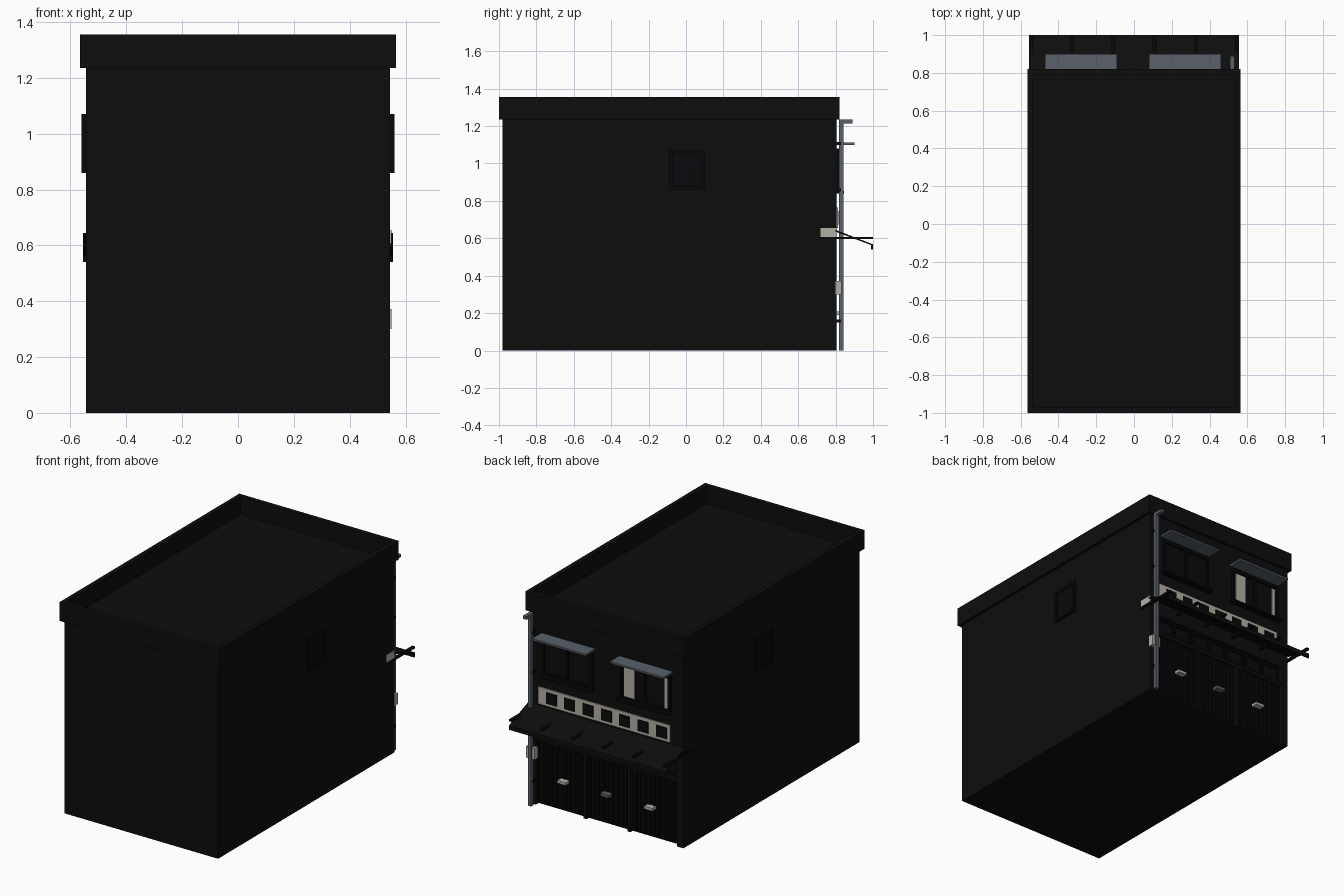
import bpy, bmesh, math

if "Cube" in bpy.data.objects:
    bpy.data.objects.remove(bpy.data.objects["Cube"])


def mat(name, r, g, b):
    m = bpy.data.materials.new(name)
    m.diffuse_color = (r, g, b, 1)
    m.use_nodes = True
    m.node_tree.nodes["Principled BSDF"].inputs["Base Color"].default_value = m.diffuse_color
    return m


WALL = mat("charcoal_wall", .004, .004, .004)
TRIM = mat("black_trim", .0025, .0025, .0025)
GLASS = mat("dark_glass", .003, .003, .0035)
SLATE = mat("slate_metal", .10, .118, .145)
CREAM = mat("cream", .45, .43, .37)


def boxes(name, material, spans, bevel=0):
    """One object from (x0, x1, y0, y1, z0, z1) spans."""
    bm = bmesh.new()
    for x0, x1, y0, y1, z0, z1 in spans:
        vs = bmesh.ops.create_cube(bm, size=1)["verts"]
        for v in vs:
            v.co = ((x0 + x1) / 2 + v.co.x * (x1 - x0),
                    (y0 + y1) / 2 + v.co.y * (y1 - y0),
                    (z0 + z1) / 2 + v.co.z * (z1 - z0))
    me = bpy.data.meshes.new(name)
    bm.to_mesh(me)
    bm.free()
    me.materials.append(material)
    ob = bpy.data.objects.new(name, me)
    bpy.context.collection.objects.link(ob)
    return ob


def extrude_x(name, material, profile, x0, x1):
    """Extrude a (y, z) profile along x."""
    bm = bmesh.new()
    f = bm.faces.new([bm.verts.new((x0, y, z)) for y, z in profile])
    g = bmesh.ops.extrude_face_region(bm, geom=[f])["geom"]
    bmesh.ops.translate(bm, vec=(x1 - x0, 0, 0),
                        verts=[v for v in g if isinstance(v, bmesh.types.BMVert)])
    bmesh.ops.recalc_face_normals(bm, faces=bm.faces)
    me = bpy.data.meshes.new(name)
    bm.to_mesh(me)
    bm.free()
    me.materials.append(material)
    ob = bpy.data.objects.new(name, me)
    bpy.context.collection.objects.link(ob)
    return ob


def frame_y(x0, x1, z0, z1, y0, y1, t):
    """Four bars around an opening that faces y."""
    return [(x0, x1, y0, y1, z1 - t, z1), (x0, x1, y0, y1, z0, z0 + t),
            (x0, x0 + t, y0, y1, z0 + t, z1 - t), (x1 - t, x1, y0, y1, z0 + t, z1 - t)]


# Building shell: an L-shaped side profile leaves the shop front recessed
extrude_x("building_body", WALL, [(-.98, 0), (.775, 0), (.775, .54), (.805, .54),
                                  (.805, 1.24), (-.98, 1.24)], -.545, .545)
boxes("shop_pillars", WALL, [(s * .5225 - .0225, s * .5225 + .0225, .775, .805, 0, .54)
                             for s in (-1, 1)])

# Parapet ring
T = .03
boxes("parapet", WALL, [(-.565, .565, -1, -1 + T, 1.235, 1.355),
                        (-.565, .565, .82 - T, .82, 1.235, 1.355),
                        (-.565, -.565 + T, -1 + T, .82 - T, 1.235, 1.355),
                        (.565 - T, .565, -1 + T, .82 - T, 1.235, 1.355)])

# Side windows
for s, side in ((-1, "left"), (1, "right")):
    a, b = sorted((s * .54, s * .56))
    t = .018
    boxes(side + "_window_frame", TRIM, [
        (a, b, -.09, .10, .86, .86 + t), (a, b, -.09, .10, 1.07 - t, 1.07),
        (a, b, -.09, -.09 + t, .86 + t, 1.07 - t), (a, b, .10 - t, .10, .86 + t, 1.07 - t)])
    a, b = sorted((s * .54, s * .549))
    boxes(side + "_window_glass", GLASS, [(a, b, -.08, .09, .87, 1.06)])

# Upstairs windows with sloped hoods and sills
for x0, x1, side in ((-.46, -.10, "left"), (.09, .45, "right")):
    xm = (x0 + x1) / 2
    boxes("rear_%s_frame" % side, TRIM, frame_y(x0, x1, .85, 1.08, .80, .82, .016)
          + [(xm - .008, xm + .008, .80, .82, .866, 1.064)])
    boxes("rear_%s_glass" % side, GLASS, [(x0, x1, .80, .809, .855, 1.075)])
    boxes("rear_%s_sill" % side, TRIM, [(x0 - .01, x1 + .01, .80, .845, .84, .852)])
    boxes("rear_%s_hood" % side, SLATE, [(x0 - .01, x1 + .01, .80, .90, 1.10, 1.112)])
boxes("curtains", CREAM, [(-.205, -.13, .805, .812, .866, 1.06),
                          (-.44, -.415, .805, .812, .866, 1.06)])

# Fascia panel with a row of dark squares
boxes("fascia_panel", CREAM, [(-.455, .48, .80, .812, .655, .765)])
boxes("fascia_squares", TRIM, [(.385 - i * .13 - .0375, .385 - i * .13 + .0375,
                                .808, .815, .672, .745) for i in range(7)])

# Shop awning: thin sloped sheet, front lip and horizontal arms
extrude_x("awning_sheet", WALL, [(.80, .645), (1.0, .568), (1.0, .56), (.80, .635)],
          -.555, .555)
boxes("awning_lip", WALL, [(-.555, .555, .99, 1.0, .54, .568)])
boxes("awning_arms", TRIM, [(-.545 + i * .218 - .01, -.545 + i * .218 + .01,
                             .72, 1.0, .595, .607) for i in range(6)])
boxes("awning_end_plate", CREAM, [(.54, .549, .72, .805, .607, .655)])

# Shop front: ribbed folding doors, transom row and handles
boxes("door_ribs", TRIM, [(-.495 + i * .033, -.479 + i * .033, .77, .79, .01, .41)
                          for i in range(31)])
boxes("door_posts", WALL, [(x - .01, x + .01, .77, .80, 0, .42) for x in (-.155, .155)])
boxes("transom_rail", WALL, [(-.50, .50, .77, .80, .41, .43)])
transom = []
for i in range(7):
    x = -.49 + i * .14
    transom += frame_y(x, x + .13, .435, .535, .77, .79, .012)
boxes("transom_frames", TRIM, transom)
boxes("transom_glass", GLASS, [(-.49, .49, .77, .78, .44, .53)])
boxes("outer_handles", CREAM, [(x - .03, x + .03, .785, .825, .19, .208) for x in (-.31, .305)])
boxes("middle_handle", SLATE, [(-.03, .03, .785, .825, .19, .208)])

# Drainpipe with a top outlet, clips and a meter box
boxes("drainpipe", SLATE, [(.508, .532, .818, .842, 0, 1.235),
                           (.508, .532, .842, .89, 1.215, 1.235)])
boxes("pipe_clips", TRIM, [(.502, .538, .80, .83, z, z + .015) for z in (.15, .85, 1.10)])
boxes("meter_box", CREAM, [(.49, .55, .80, .832, .30, .372)])
